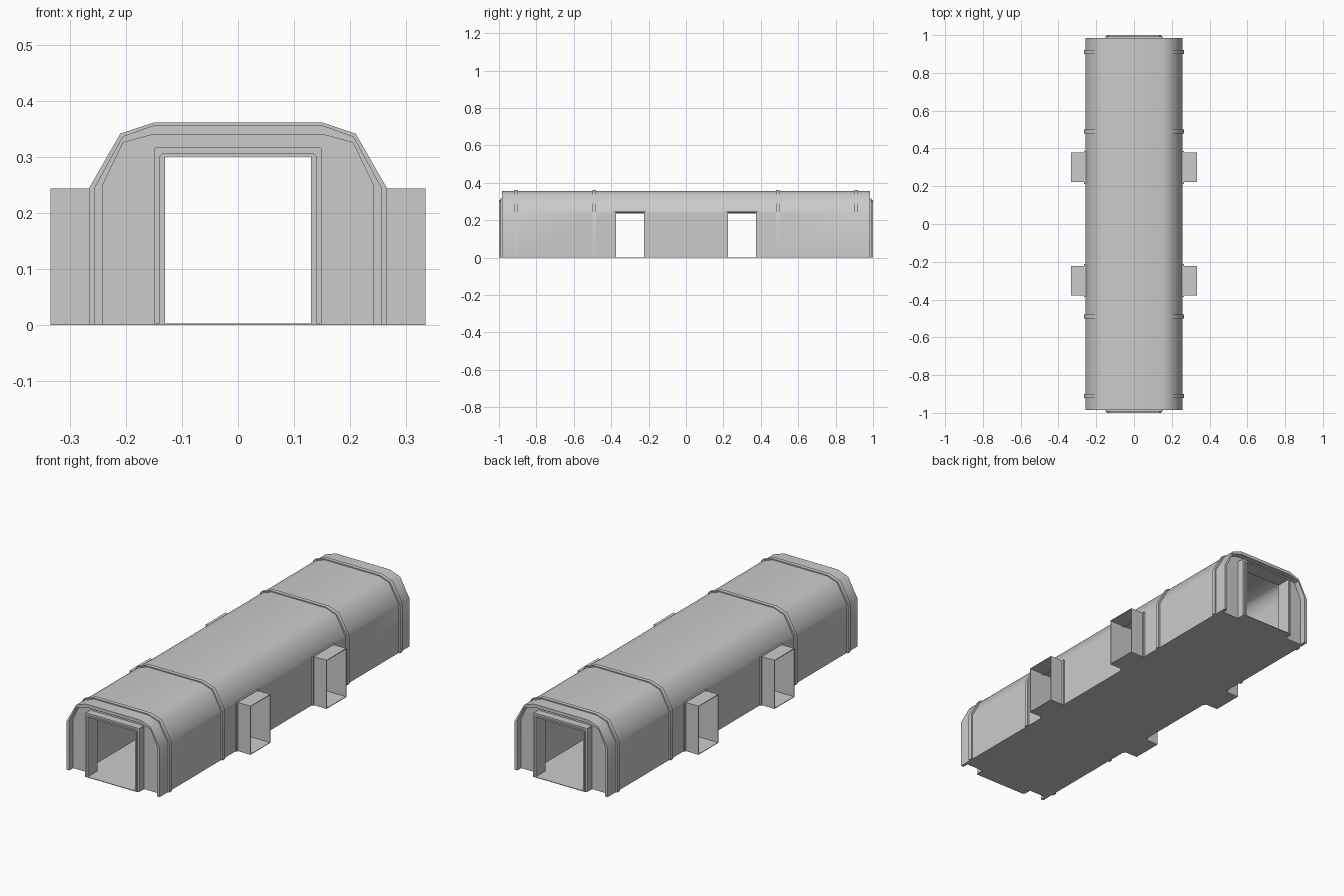
import bpy, bmesh
from mathutils import Vector

if "Cube" in bpy.data.objects:
    bpy.data.objects.remove(bpy.data.objects["Cube"])


def arch(w, shoulder, mid, top):
    """Symmetric arch outline from the left foot over to the right foot."""
    right = [(w, 0), (w, shoulder), mid, top]
    return [(-a, b) for a, b in right] + right[::-1]


def prism(name, outline, lo, hi, axis="Y"):
    """Extrude a 2D outline (horizontal, z) along Y or X."""
    place = (lambda a, b, d: (a, d, b)) if axis == "Y" else (lambda a, b, d: (d, a, b))
    bm = bmesh.new()
    face = bm.faces.new([bm.verts.new(place(a, b, lo)) for a, b in outline])
    ext = bmesh.ops.extrude_face_region(bm, geom=[face])
    moved = [v for v in ext["geom"] if isinstance(v, bmesh.types.BMVert)]
    step = Vector((0, hi - lo, 0)) if axis == "Y" else Vector((hi - lo, 0, 0))
    bmesh.ops.translate(bm, verts=moved, vec=step)
    bmesh.ops.recalc_face_normals(bm, faces=bm.faces)
    mesh = bpy.data.meshes.new(name)
    bm.to_mesh(mesh)
    bm.free()
    obj = bpy.data.objects.new(name, mesh)
    bpy.context.collection.objects.link(obj)
    return obj


def rect(a0, a1, z0, z1):
    return [(a0, z0), (a0, z1), (a1, z1), (a1, z0)]


def activate(obj):
    bpy.ops.object.select_all(action="DESELECT")
    obj.select_set(True)
    bpy.context.view_layer.objects.active = obj


def cut(obj, cutter):
    mod = obj.modifiers.new("cut", "BOOLEAN")
    mod.operation = "DIFFERENCE"
    mod.solver = "EXACT"
    mod.object = cutter
    activate(obj)
    bpy.ops.object.modifier_apply(modifier=mod.name)
    bpy.data.objects.remove(cutter)


def smooth(obj, angle=0.75):
    activate(obj)
    bpy.ops.object.shade_smooth_by_angle(angle=angle)


FLOOR = 0.003
END = 0.985
RECESS = 0.955
DOOR_W, DOOR_H = 0.13, 0.30
PORCH_Y, PORCH_HALF, PORCH_H = 0.30, 0.078, 0.243

shell = arch(0.257, 0.243, (0.206, 0.336), (0.15, 0.356))
rib = arch(0.265, 0.245, (0.21, 0.341), (0.15, 0.361))
inset = arch(0.242, 0.248, (0.205, 0.325), (0.15, 0.340))
room = arch(0.182, 0.25, (0.165, 0.30), (0.14, 0.32))

# Corridor body: solid hull, hollowed, with recessed ends and doorways
body = prism("corridor_body", shell, -END, END)
lift = lambda pts, z: [(a, b if b > 0 else z) for a, b in pts]
cut(body, prism("cutter", lift(room, FLOOR), -0.925, 0.925))
for s in (-1, 1):
    cut(body, prism("cutter", lift(inset, -0.1), *sorted((s * RECESS, s * 1.1))))
cut(body, prism("cutter", rect(-DOOR_W, DOOR_W, FLOOR, DOOR_H), -1.1, 1.1))
for y in (-PORCH_Y, PORCH_Y):
    h = PORCH_HALF - 0.003
    cut(body, prism("cutter", rect(y - h, y + h, FLOOR, PORCH_H - 0.003), -0.4, 0.4, "X"))
smooth(body)

# Raised ribs around the hull
for i, y in enumerate((-0.91, -0.49, 0.49, 0.91)):
    smooth(prism(f"hull_rib_{i + 1}", rib + shell[::-1], y - 0.01, y + 0.01))


def door_outline(half, top, bevel, inner_half, inner_top):
    outer = [(-half, 0), (-half, top - bevel), (-half + bevel, top)]
    outer += [(-a, b) for a, b in outer[::-1]]
    return outer + rect(-inner_half, inner_half, 0, inner_top)[::-1]


# Stepped door frames and sills at both ends
for s, end in ((-1, "front"), (1, "back")):
    span = lambda a, b: sorted((s * a, s * b))
    prism(f"{end}_door_frame", door_outline(0.15, 0.316, 0.003, DOOR_W, DOOR_H),
          *span(RECESS - 0.005, 0.992))
    prism(f"{end}_door_lip", door_outline(0.14, 0.307, 0.006, DOOR_W, DOOR_H),
          *span(0.99, 1.0))
    prism(f"{end}_door_sill", rect(-0.145, 0.145, 0, FLOOR), *span(RECESS - 0.005, 1.0))


def box_frame(y, half, top, wall):
    outer = rect(y - half, y + half, 0, top)
    return outer + rect(y - half + wall, y + half - wall, 0, top - wall)[::-1]


# Side porches: thin-walled open passages with a flange on the hull
for s, side in ((-1, "left"), (1, "right")):
    for y, end in ((-PORCH_Y, "front"), (PORCH_Y, "back")):
        name = f"{side}_{end}_porch"
        span = lambda a, b: sorted((s * a, s * b))
        prism(name, box_frame(y, PORCH_HALF, PORCH_H, 0.003), *span(0.25, 0.334), "X")
        prism(name + "_floor", rect(y - PORCH_HALF, y + PORCH_HALF, 0, FLOOR),
              *span(0.25, 0.334), "X")
        prism(name + "_flange", box_frame(y, 0.087, 0.246, 0.011), *span(0.25, 0.264), "X")
